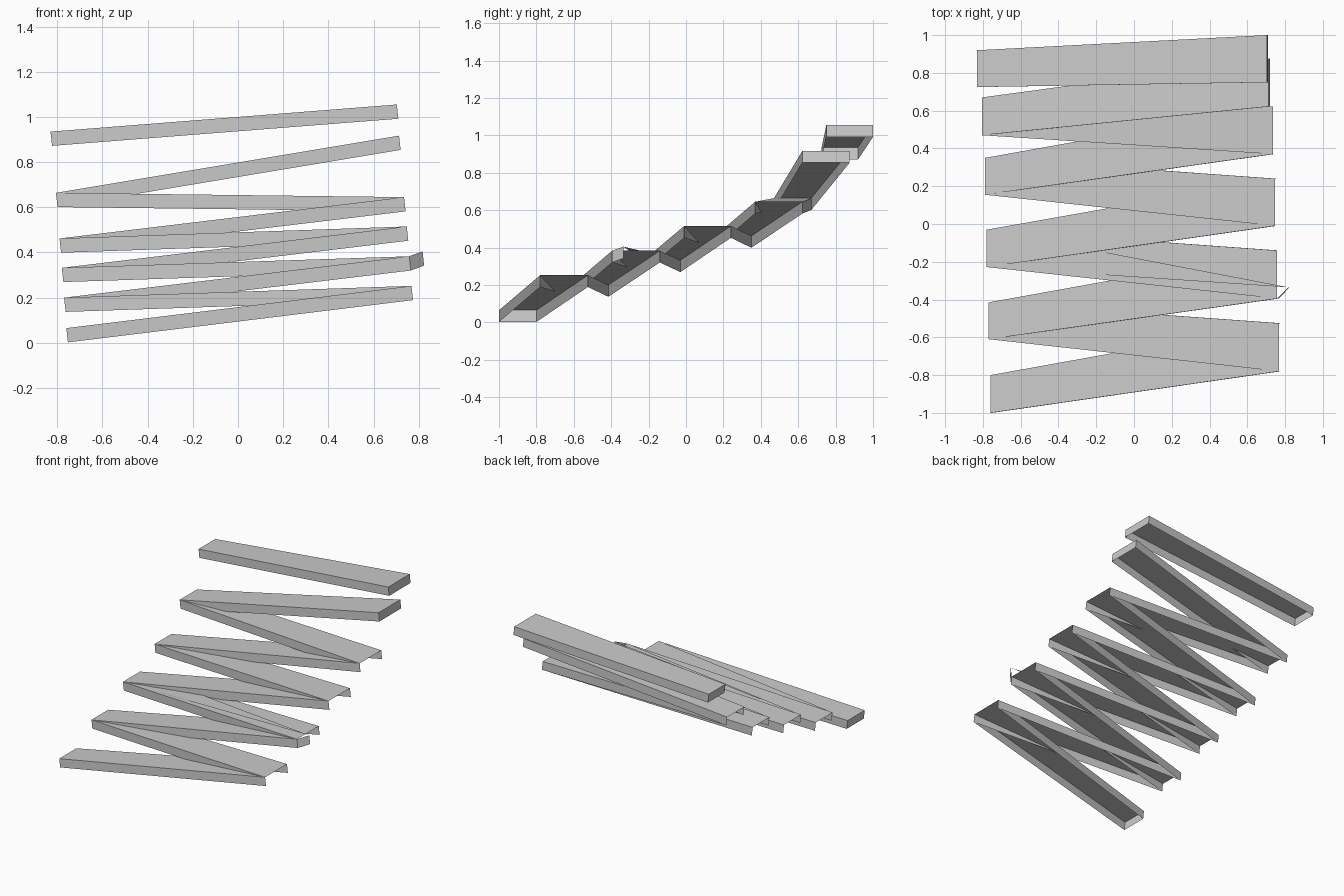
import bpy
from mathutils import Vector

if "Cube" in bpy.data.objects:
    bpy.data.objects.remove(bpy.data.objects["Cube"])

DROP = Vector((0.007, 0, -0.063))  # skirt depth, leaning square to the slope


def make(name, faces):
    verts, polys = [], []
    for f in faces:
        polys.append([len(verts) + i for i in range(len(f))])
        verts += f
    me = bpy.data.meshes.new(name)
    me.from_pydata(verts, [], polys)
    ob = bpy.data.objects.new(name, me)
    bpy.context.collection.objects.link(ob)
    return ob


def skirt(p, q):
    """Vertical face hanging below the edge p-q."""
    return [p + DROP, q + DROP, q, p]


def ends(row):
    x, front, back, z = row
    return Vector((x, front, z)), Vector((x, back, z))


def ramp(name, a, b, cap_left=False, cap_right=False):
    """Open-bottomed channel between two end rows (x, front y, back y, top z)."""
    a, b = sorted((a, b))
    af, ab = ends(a)
    bf, bb = ends(b)
    faces = [[af, bf, bb, ab], skirt(af, bf), skirt(bb, ab)]
    if cap_left:
        faces.append(skirt(ab, af))
    if cap_right:
        faces.append(skirt(bf, bb))
    return make(name, faces)


# Folds of the zigzag, bottom to top
folds = [
    (-0.760, -1.00, -0.80, 0.065), (0.768, -0.78, -0.525, 0.252),
    (-0.770, -0.61, -0.415, 0.200), (0.758, -0.395, -0.14, 0.383),
    (-0.780, -0.228, -0.03, 0.332), (0.747, -0.01, 0.24, 0.515),
    (-0.790, 0.155, 0.35, 0.462), (0.735, 0.37, 0.622, 0.645),
    (-0.806, 0.47, 0.67, 0.664), (0.713, 0.622, 0.875, 0.917),
]
last = len(folds) - 2
for i in range(last + 1):
    ramp(f"ramp_{i + 1}", folds[i], folds[i + 1],
         cap_left=(i == 0), cap_right=(i == last))

# Separate top ramp, closed at both ends
ramp("top_ramp", (-0.830, 0.725, 0.92, 0.935), (0.703, 0.75, 1.0, 1.055), True, True)

# Small flap sticking out at the second right-hand fold
tip = Vector((0.817, -0.335, 0.405))
corner, _ = ends(folds[3])
left_f, left_b = ends(folds[4])
make("fold_flap", [[tip, left_b, left_f], skirt(corner, tip)])
